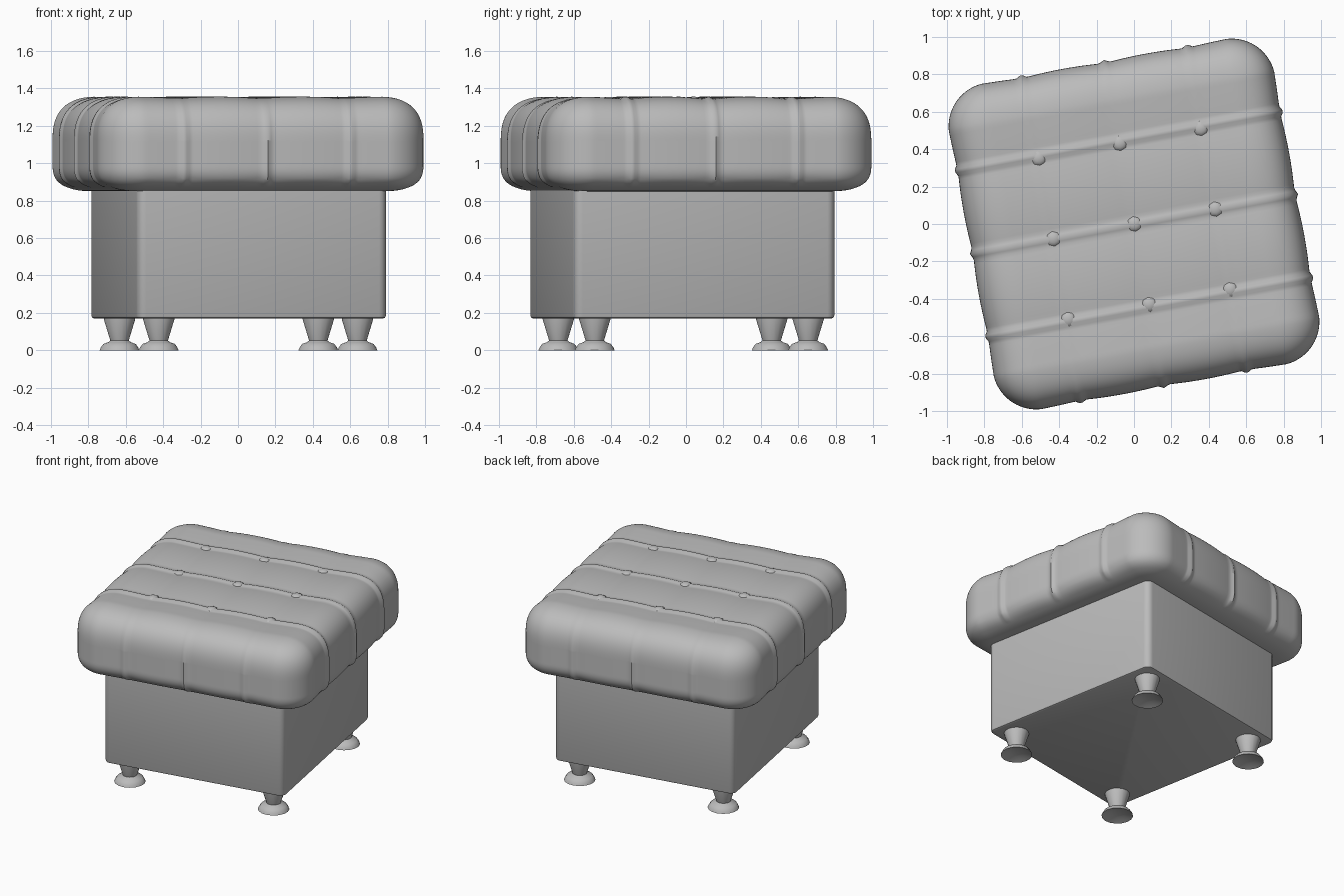
import bpy, bmesh, math
from mathutils import Matrix, Vector

if "Cube" in bpy.data.objects:
    bpy.data.objects.remove(bpy.data.objects["Cube"])

TURN = Matrix.Rotation(math.radians(10.4), 4, 'Z')

grey = bpy.data.materials.new("grey_upholstery")
grey.diffuse_color = (0.5, 0.5, 0.5, 1)
grey.use_nodes = True
grey.node_tree.nodes["Principled BSDF"].inputs["Base Color"].default_value = grey.diffuse_color


def finish(bm, name, angle=40):
    bmesh.ops.recalc_face_normals(bm, faces=bm.faces)
    bm.transform(TURN)
    mesh = bpy.data.meshes.new(name)
    bm.to_mesh(mesh)
    bm.free()
    mesh.materials.append(grey)
    ob = bpy.data.objects.new(name, mesh)
    bpy.context.collection.objects.link(ob)
    bpy.ops.object.select_all(action='DESELECT')
    ob.select_set(True)
    bpy.context.view_layer.objects.active = ob
    bpy.ops.object.shade_smooth_by_angle(angle=math.radians(angle))
    return ob


def lathe(name, profile, centre, sides, angle=40):
    bm = bmesh.new()
    vs = [bm.verts.new((r, 0, z)) for r, z in profile]
    es = [bm.edges.new(p) for p in zip(vs, vs[1:])]
    bmesh.ops.spin(bm, geom=vs + es, cent=(0, 0, 0), axis=(0, 0, 1),
                   angle=2 * math.pi, steps=sides)
    bmesh.ops.remove_doubles(bm, verts=bm.verts, dist=0.0005)
    bm.transform(Matrix.Translation(centre))
    return finish(bm, name, angle)


# Cushion: rounded box with puffed panels and raised seams
H, ZC, HZ, R, P = 0.882, 1.095, 0.245, 0.22, 2.5
SEAMS = (-0.45, 0.0, 0.45)


def seam_distance(t):
    return min(abs(t - s) for s in SEAMS)


def puff(t):
    return min(seam_distance(t) / 0.225, 1.0) ** 0.5 if abs(t) > 0.45 \
        else math.sin(math.pi * min(seam_distance(t) / 0.45, 0.5)) ** 0.7


def rib(t):
    return math.exp(-(seam_distance(t) / 0.017) ** 2)


bm = bmesh.new()
bmesh.ops.create_cube(bm, size=2)
bmesh.ops.subdivide_edges(bm, edges=bm.edges, cuts=95, use_grid_fill=True)
for v in bm.verts:
    p = Vector((v.co.x * H, v.co.y * H, v.co.z * HZ))
    rz = 0.22 if p.z > 0 else 0.14
    inner = Vector((max(-H + R, min(H - R, p.x)), max(-H + R, min(H - R, p.y)),
                    max(-HZ + rz, min(HZ - rz, p.z))))
    d = p - inner
    d = Vector((d.x / R, d.y / R, d.z / rz))
    side = math.hypot(d.x, d.y)
    length = (side ** P + abs(d.z) ** P) ** (1 / P)
    # keep plan corners circular
    d = d / max(length, 1e-6)
    q = inner + Vector((d.x * R, d.y * R, d.z * rz))
    n = d.normalized()
    up = max(n.z, 0)
    lift = 0
    if n.z > -0.8:
        fade = min(1, (n.z + 0.8) / 0.3)
        wx, wy = 1 - abs(n.x), 1 - abs(n.y)
        top = 0.012 * puff(q.x) * wx + 0.018 * puff(q.y) * wy - 0.014
        edge = 0.012 * (puff(q.x) * wx + puff(q.y) * wy) - 0.010
        lift = top * up + edge * (1 - up)
        lift += rib(q.x) * wx * (0.020 * (1 - up) + 0.004 * up)
        lift += rib(q.y) * wy * (0.020 * (1 - up) + 0.018 * up)
        lift *= fade
    v.co = q + n * lift + Vector((0, 0, ZC))
finish(bm, "cushion", 60)

# Base box with softened edges
bm = bmesh.new()
bmesh.ops.create_cube(bm, size=1)
bm.transform(Matrix.Translation((0, -0.02, 0.53)) @ Matrix.Diagonal((1.355, 1.42, 0.72, 1)))
upright = [e for e in bm.edges if abs(e.verts[0].co.z - e.verts[1].co.z) > 0.1]
bmesh.ops.bevel(bm, geom=upright, offset=0.045, segments=4, profile=0.5, affect='EDGES')
low = [e for e in bm.edges if all(v.co.z < 0.2 for v in e.verts)]
bmesh.ops.bevel(bm, geom=low, offset=0.015, segments=2, profile=0.5, affect='EDGES')
finish(bm, "base_box", 40)

# Turned legs with flared feet
leg = [(0, 0.19), (0.086, 0.19), (0.085, 0.165), (0.050, 0.052), (0.062, 0.043),
       (0.088, 0.034), (0.102, 0.014), (0.108, 0.0), (0.095, 0.004), (0.05, 0.02), (0, 0.02)]
for sx in (-1, 1):
    for sy in (-1, 1):
        lathe("leg", leg, (sx * 0.54, sy * 0.58 - 0.015, 0), 16, 50)

# Tufting buttons
button = [(0, 1.352), (0.022, 1.349), (0.038, 1.341), (0.044, 1.331), (0.036, 1.318), (0, 1.315)]
for bx in (-0.438, 0.002, 0.442):
    for by in (-0.438, 0, 0.438):
        lathe("button", button, (bx, by, 0), 8, 50)
